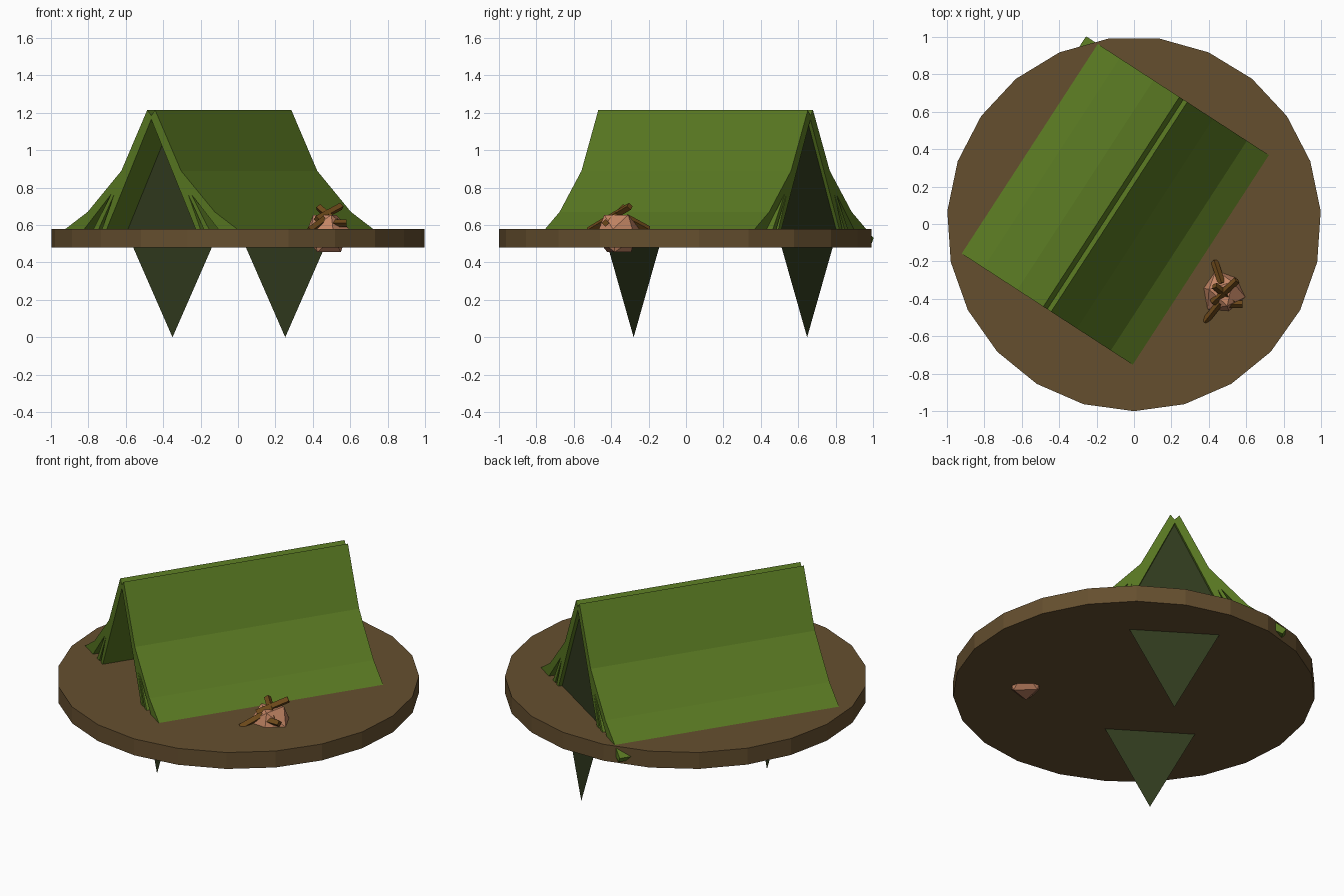
import bpy, bmesh, math
from mathutils import Vector, Matrix

if "Cube" in bpy.data.objects:
    bpy.data.objects.remove(bpy.data.objects["Cube"])


def mat(name, r, g, b):
    m = bpy.data.materials.new(name)
    m.diffuse_color = (r, g, b, 1)
    m.use_nodes = True
    m.node_tree.nodes["Principled BSDF"].inputs["Base Color"].default_value = m.diffuse_color
    return m


GREEN = mat("canvas", 0.10, 0.19, 0.016)
DARK = mat("dark_canvas", 0.030, 0.042, 0.013)
EARTH = mat("earth", 0.13, 0.078, 0.028)
STONE = mat("stone", 0.56, 0.24, 0.13)
WOOD = mat("wood", 0.15, 0.065, 0.01)


def make(name, bm, material, matrix=Matrix()):
    bmesh.ops.recalc_face_normals(bm, faces=bm.faces)
    me = bpy.data.meshes.new(name)
    bm.to_mesh(me)
    bm.free()
    me.materials.append(material)
    ob = bpy.data.objects.new(name, me)
    ob.matrix_world = matrix
    bpy.context.collection.objects.link(ob)
    return ob


# 23-sided ground disc with a corner pointing to the front
bm = bmesh.new()
bmesh.ops.create_cone(bm, cap_ends=True, segments=23, radius1=1, radius2=1, depth=0.1)
bm.verts.ensure_lookup_table()
v = bm.verts[0].co
turn = -math.pi / 2 - math.atan2(v.y, v.x)
make("ground_disc", bm, EARTH, Matrix.Translation((0, 0, 0.53)) @ Matrix.Rotation(turn, 4, 'Z'))

# Tent frame: local x across, local y along the ridge
TENT = Matrix.Translation((-0.10, 0.105, 0)) @ Matrix.Rotation(math.radians(-33), 4, 'Z')
HALF = 0.668

# Half profile: flared outer sheet, thin middle layer, straight inner sheet
profile = [(0, 1.185), (0.025, 1.215), (0.19, 0.89), (0.405, 0.67), (0.545, 0.58),
           (0.62, 0.53), (0.60, 0.50), (0.43, 0.575), (0.255, 0.765),
           (0.385, 0.55), (0.35, 0.55), (0.235, 0.765),
           (0.325, 0.55), (0.297, 0.55), (0, 1.165)]
bm = bmesh.new()
face = bm.faces.new([bm.verts.new((u, -HALF, z)) for u, z in profile])
ext = bmesh.ops.extrude_face_region(bm, geom=[face], use_keep_orig=True)
bmesh.ops.translate(bm, vec=(0, 2 * HALF, 0),
                    verts=[g for g in ext["geom"] if isinstance(g, bmesh.types.BMVert)])
# Leave the ridge seam open so the mirrored halves join
seam = [f for f in bm.faces if all(abs(w.co.x) < 1e-5 for w in f.verts)]
bmesh.ops.delete(bm, geom=seam, context='FACES_ONLY')
tent = make("tent_canvas", bm, GREEN, TENT)
tent.modifiers.new("other_side", 'MIRROR')

# Diamond end panels, lower halves hanging under the disc
for name, y in (("front_panel", -0.459), ("back_panel", 0.647)):
    bm = bmesh.new()
    bm.faces.new([bm.verts.new((u, y, z)) for u, z in
                  ((0, 0), (0.305, 0.585), (0, 1.17), (-0.305, 0.585))])
    make(name, bm, DARK, TENT)

# Low-poly fire stone, resting on one of its triangles
bm = bmesh.new()
bmesh.ops.create_icosphere(bm, subdivisions=1, radius=0.125)
bm.faces.ensure_lookup_table()
bm.normal_update()
down = bm.faces[0].normal.rotation_difference(Vector((0, 0, -1))).to_matrix().to_4x4()
make("fire_stone", bm, STONE, Matrix.Translation((0.475, -0.365, 0.555)) @ down)

# Sticks laid over the stone
sticks = [((0.42, -0.42, 0.63), (0.55, -0.30, 0.70)),
          ((0.43, -0.33, 0.695), (0.53, -0.41, 0.61)),
          ((0.43, -0.20, 0.575), (0.47, -0.32, 0.64)),
          ((0.38, -0.52, 0.57), (0.46, -0.42, 0.63)),
          ((0.58, -0.43, 0.61), (0.46, -0.43, 0.61))]
for i, (a, b) in enumerate(sticks):
    a, b = Vector(a), Vector(b)
    bm = bmesh.new()
    bmesh.ops.create_cone(bm, cap_ends=True, segments=4, radius1=0.02, radius2=0.02,
                          depth=(b - a).length)
    make(f"stick_{i + 1}", bm, WOOD, Matrix.Translation((a + b) / 2)
         @ (b - a).to_track_quat('Z', 'Y').to_matrix().to_4x4())
